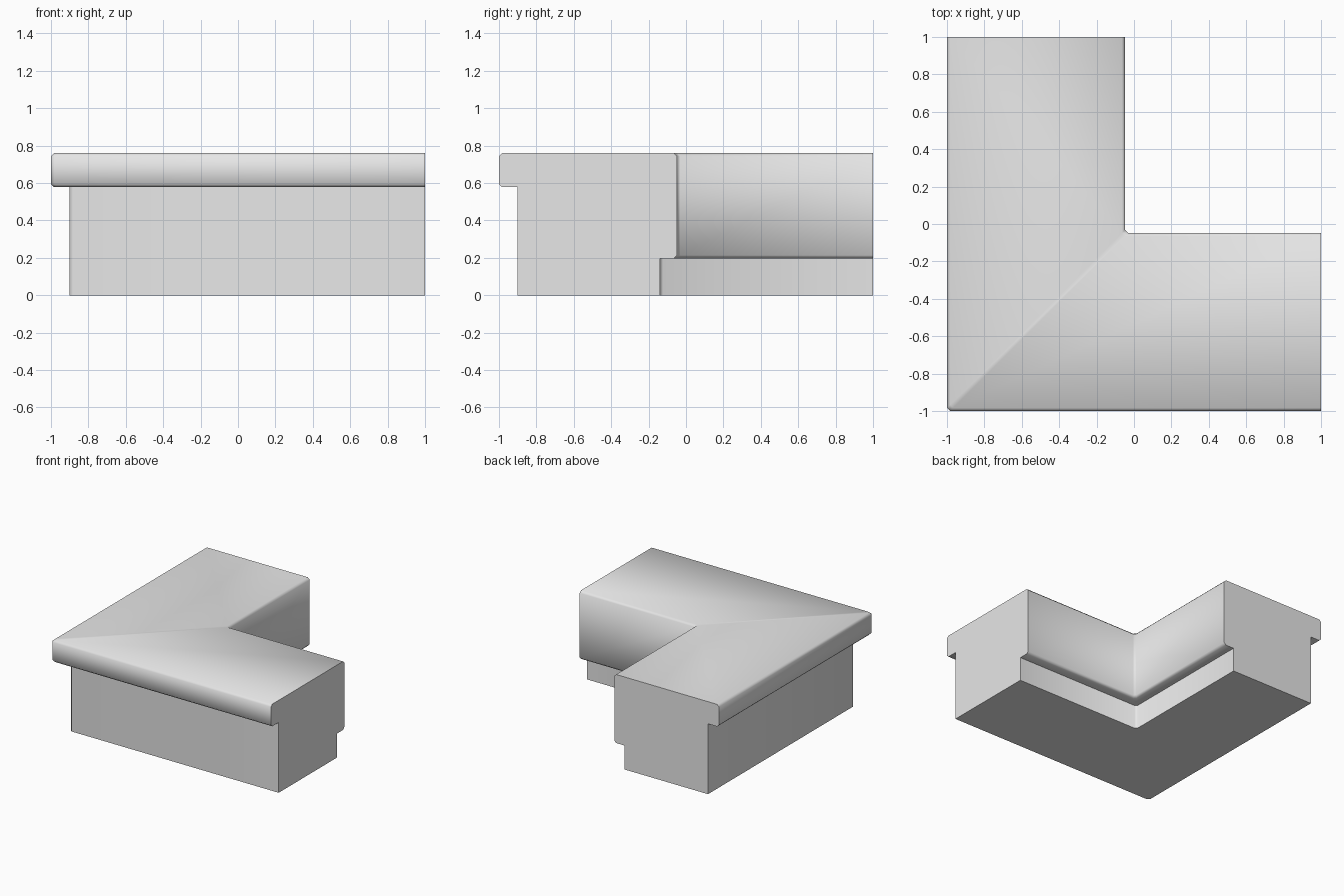
import bpy
import bmesh
import math

cube = bpy.data.objects.get("Cube")
if cube:
    bpy.data.objects.remove(cube, do_unlink=True)

# One plain grey material
grey = bpy.data.materials.new("light_grey")
grey.use_nodes = True
colour = (0.8, 0.8, 0.8, 1)
grey.diffuse_color = colour
grey.node_tree.nodes["Principled BSDF"].inputs["Base Color"].default_value = colour

# Cross-section: (distance from the outer edge, height)
BEVEL = 0.017
OUTER, INNER = 0.1, 0.86           # base faces
LIP, FACE = 0.578, 0.952           # underside of the lip, inner face
STEP, TOP = 0.197, 0.76            # underside of the inner step, top
profile = [
    (OUTER, 0), (OUTER, LIP),
    (BEVEL, LIP), (0, LIP + BEVEL),
    (0, TOP - BEVEL), (BEVEL, TOP),
    (FACE - BEVEL, TOP), (FACE, TOP - BEVEL),
    (FACE, STEP + BEVEL), (FACE - BEVEL, STEP),
    (INNER, STEP), (INNER, 0),
]


def stations(d):
    """Plan path of one profile point around the chamfered corner."""
    c = d - 1
    return [(c, 1), (c, c + BEVEL), (c + BEVEL, c), (1, c)]


# Sweep the section around the L-shaped corner
bm = bmesh.new()
rails = [[bm.verts.new((x, y, z)) for x, y in stations(d)] for d, z in profile]
for i, rail in enumerate(rails):
    following = rails[(i + 1) % len(rails)]
    for k in range(3):
        bm.faces.new((rail[k], rail[k + 1], following[k + 1], following[k]))

# Flat end caps
for k in (0, 3):
    bm.faces.new([rail[k] for rail in rails])
bmesh.ops.recalc_face_normals(bm, faces=bm.faces)

mesh = bpy.data.meshes.new("corner_ledge")
bm.to_mesh(mesh)
bm.free()
mesh.materials.append(grey)
ledge = bpy.data.objects.new("corner_ledge", mesh)
bpy.context.collection.objects.link(ledge)

# Smooth across the bevels, sharp at the square corners
bpy.ops.object.select_all(action="DESELECT")
ledge.select_set(True)
bpy.context.view_layer.objects.active = ledge
bpy.ops.object.shade_smooth_by_angle(angle=math.radians(50))
